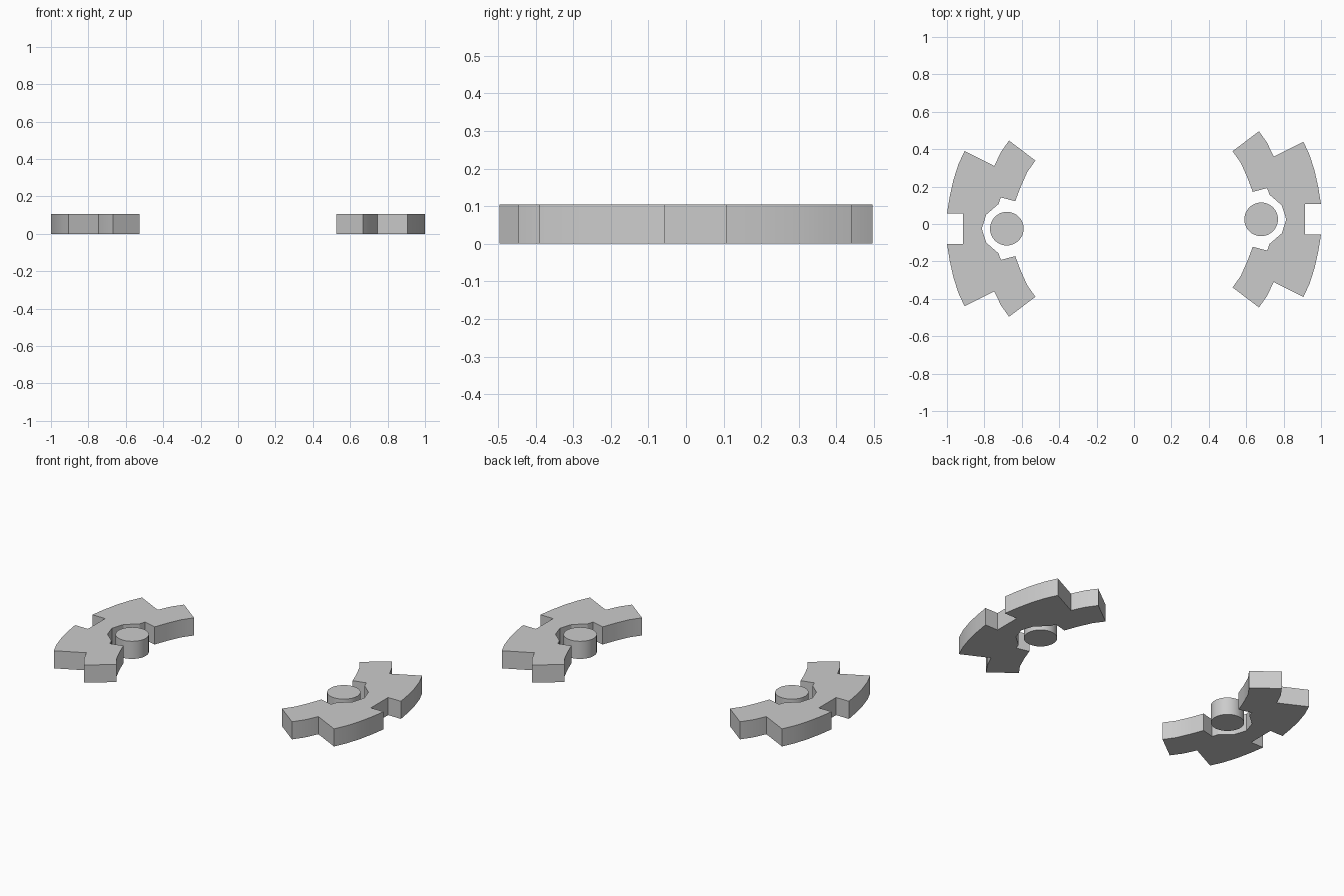
import bpy, bmesh, math

if "Cube" in bpy.data.objects:
    bpy.data.objects.remove(bpy.data.objects["Cube"])

HEIGHT = 0.105
OFFSET = 0.025   # each segment sits slightly off the x axis


def polar(radius, degrees):
    a = math.radians(degrees)
    return (radius * math.cos(a), radius * math.sin(a))


def prism(name, outline, turn):
    """Extrude a flat outline up from z = 0, turned about the origin."""
    bm = bmesh.new()
    face = bm.faces.new([bm.verts.new((x, y + OFFSET, 0)) for x, y in outline])
    top = bmesh.ops.extrude_face_region(bm, geom=[face])["geom"]
    verts = [v for v in top if isinstance(v, bmesh.types.BMVert)]
    bmesh.ops.translate(bm, verts=verts, vec=(0, 0, HEIGHT))
    bmesh.ops.recalc_face_normals(bm, faces=bm.faces)
    mesh = bpy.data.meshes.new(name)
    bm.to_mesh(mesh)
    bm.free()
    obj = bpy.data.objects.new(name, mesh)
    bpy.context.collection.objects.link(obj)
    obj.rotation_euler.z = turn
    bpy.ops.object.select_all(action='DESELECT')
    obj.select_set(True)
    bpy.context.view_layer.objects.active = obj
    bpy.ops.object.shade_smooth_by_angle(angle=math.radians(30))
    return obj


# Upper half of the segment: outer notch, rim arc, arm, inner pocket
half = [(0.915, 0.081), (1.0, 0.081)]
half += [polar(1.0, a) for a in (10, 15, 20)]
half += [(0.906, 0.415), (0.747, 0.335)]
half += [polar(0.821, 30), (0.668, 0.471), (0.527, 0.364)]
half += [polar(0.646, a) for a in (28, 20)]
half += [(0.635, 0.147), (0.712, 0.167), (0.724, 0.132), (0.79, 0.075)]

# Mirror it and close the pocket on the axis
outline = half + [(0.814, 0.0)] + [(x, -y) for x, y in reversed(half)]

# Round pin held in the pocket
pin = [(0.68 + 0.09 * math.cos(t), 0.09 * math.sin(t))
       for t in (2 * math.pi * i / 32 for i in range(32))]

for side, turn in (("right", 0.0), ("left", math.pi)):
    prism(side + "_segment", outline, turn)
    prism(side + "_pin", pin, turn)
